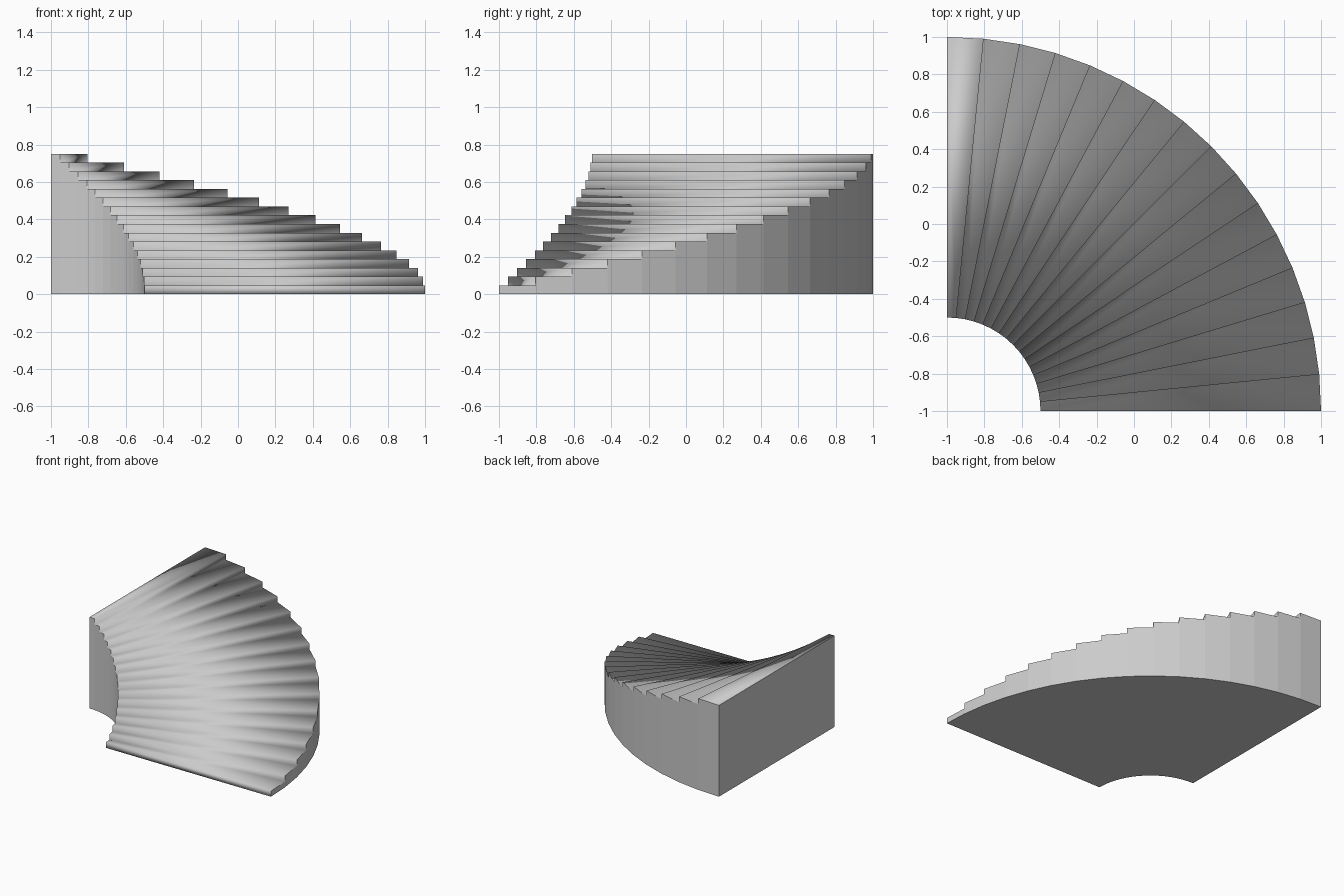
import bpy, bmesh
from math import cos, sin, pi

cube = bpy.data.objects.get("Cube")
if cube:
    bpy.data.objects.remove(cube, do_unlink=True)

STEPS = 16
HEIGHT = 0.75
R_IN, R_OUT = 0.5, 2.0
CENTRE = -1.0

stone = bpy.data.materials.new("light_grey")
stone.use_nodes = True
grey = (0.6, 0.6, 0.6, 1)
stone.diffuse_color = grey
stone.node_tree.nodes["Principled BSDF"].inputs["Base Color"].default_value = grey

bm = bmesh.new()
cache = {}


def vert(radius, i, level):
    """Shared vertex at step boundary i and a height counted in risers."""
    key = (radius, i, level)
    if key not in cache:
        a = i * pi / 2 / STEPS
        cache[key] = bm.verts.new((CENTRE + radius * cos(a),
                                   CENTRE + radius * sin(a),
                                   level * HEIGHT / STEPS))
    return cache[key]


def face(points, smooth=False):
    f = bm.faces.new([vert(*p) for p in points])
    f.smooth = smooth


for i in range(STEPS):
    j = i + 1
    # riser and tread
    face([(R_IN, i, i), (R_OUT, i, i), (R_OUT, i, j), (R_IN, i, j)], True)
    face([(R_IN, i, j), (R_OUT, i, j), (R_OUT, j, j), (R_IN, j, j)], True)
    # outer and inner side walls
    for r in (R_OUT, R_IN):
        wall = [(r, i, 0), (r, j, 0), (r, j, j), (r, i, j)]
        if i:
            wall.append((r, i, i))
        face(wall if r == R_OUT else wall[::-1])

# back wall and underside
face([(R_IN, STEPS, 0), (R_IN, STEPS, STEPS), (R_OUT, STEPS, STEPS), (R_OUT, STEPS, 0)])
face([(R_IN, i, 0) for i in range(STEPS + 1)]
     + [(R_OUT, i, 0) for i in reversed(range(STEPS + 1))])
bmesh.ops.recalc_face_normals(bm, faces=bm.faces[:])

mesh = bpy.data.meshes.new("curved_staircase")
bm.to_mesh(mesh)
bm.free()
mesh.materials.append(stone)

# Soft shading on treads and risers, flat shading on the walls
normals = [None] * len(mesh.loops)
for poly in mesh.polygons:
    for k in poly.loop_indices:
        v = mesh.vertices[mesh.loops[k].vertex_index]
        normals[k] = (v.normal if poly.use_smooth else poly.normal).copy()
mesh.normals_split_custom_set(normals)

stairs = bpy.data.objects.new("curved_staircase", mesh)
bpy.context.collection.objects.link(stairs)
